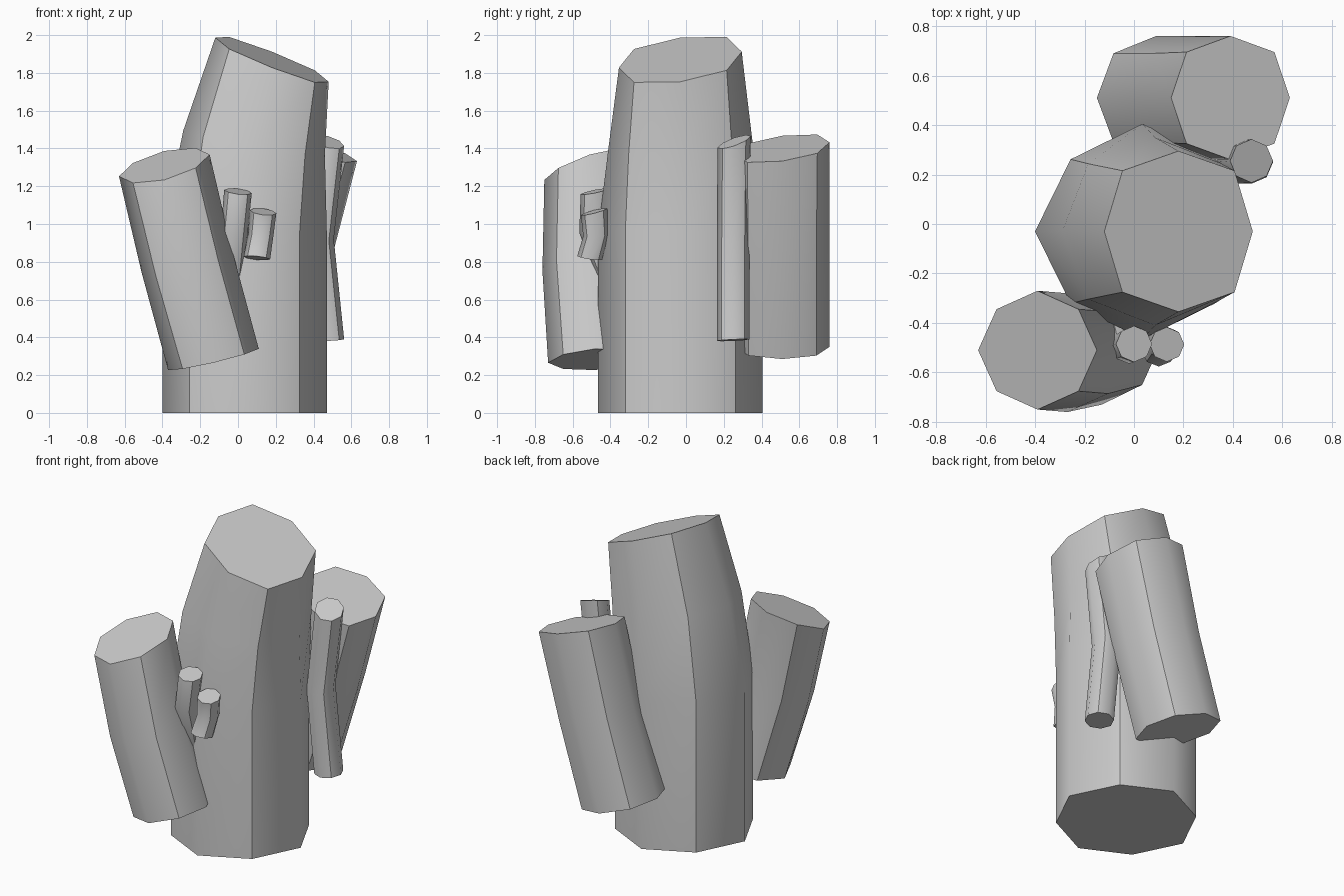
import bpy, bmesh, math


def column(name, rings):
    """Eight-sided bent column. Each ring: centre x, y, z, radius x, y,
    cut slope along x, y, and the reach of the diagonal corners."""
    bm = bmesh.new()
    loops = []
    for cx, cy, cz, rx, ry, sx, sy, diag in rings:
        loop = []
        for i in range(8):
            k = 1.0 if i % 2 == 0 else diag * math.sqrt(2)
            dx = rx * k * math.cos(i * math.pi / 4)
            dy = ry * k * math.sin(i * math.pi / 4)
            loop.append(bm.verts.new((cx + dx, cy + dy, cz + sx * dx + sy * dy)))
        loops.append(loop)
    for lo, hi in zip(loops, loops[1:]):
        for i in range(8):
            j = (i + 1) % 8
            f = bm.faces.new((lo[i], lo[j], hi[j], hi[i]))
            f.smooth = True
        # crease the diagonal corners, keep the others softly shaded
        for i in range(1, 8, 2):
            bm.edges.get((lo[i], hi[i])).smooth = False
    for cap in (bm.faces.new(loops[0][::-1]), bm.faces.new(loops[-1])):
        for e in cap.edges:
            e.smooth = False
    mesh = bpy.data.meshes.new(name)
    bm.to_mesh(mesh)
    bm.free()
    obj = bpy.data.objects.new(name, mesh)
    bpy.context.collection.objects.link(obj)
    return obj


# main trunk, upright then leaning right with a slanted top
column("trunk", [
    (0.035, -0.03, 0.00, 0.435, 0.435, 0, 0, 0.67),
    (0.035, -0.03, 0.96, 0.435, 0.435, 0, 0, 0.67),
    (0.085, -0.03, 1.43, 0.375, 0.38, -0.17, 0.06, 0.72),
    (0.18, -0.03, 1.87, 0.30, 0.325, -0.39, 0.13, 0.755),
])

# thick branch on the front left
column("left_branch", [
    (-0.13, -0.48, 0.283, 0.24, 0.25, 0.235, 0.07, 0.68),
    (-0.27, -0.52, 0.80, 0.24, 0.24, 0.24, 0.20, 0.69),
    (-0.39, -0.51, 1.31, 0.24, 0.24, 0.24, 0.32, 0.69),
])

# thick branch at the back
column("back_branch", [
    (0.09, 0.51, 0.35, 0.24, 0.25, -0.27, 0.0, 0.72),
    (0.255, 0.51, 0.88, 0.24, 0.25, -0.27, 0.06, 0.72),
    (0.39, 0.51, 1.40, 0.24, 0.25, -0.28, 0.13, 0.74),
])

# thin bent stem between trunk and back branch
column("right_stem", [
    (0.475, 0.25, 0.385, 0.087, 0.087, 0.05, 0.05, 0.7),
    (0.42, 0.25, 0.92, 0.087, 0.087, 0, 0.15, 0.7),
    (0.475, 0.255, 1.435, 0.087, 0.088, -0.25, 0.35, 0.7),
])

# two small twigs on the front
column("upper_twig", [
    (-0.05, -0.37, 0.65, 0.07, 0.07, 0, 0.3, 0.7),
    (-0.02, -0.495, 0.96, 0.072, 0.07, 0, 0.1, 0.7),
    (0.0, -0.485, 1.172, 0.073, 0.073, -0.12, 0.2, 0.7),
])
column("lower_twig", [
    (0.10, -0.51, 0.82, 0.07, 0.066, -0.1, -0.15, 0.7),
    (0.12, -0.477, 0.94, 0.067, 0.067, -0.1, 0.05, 0.7),
    (0.133, -0.487, 1.065, 0.07, 0.07, -0.12, 0.25, 0.7),
])
